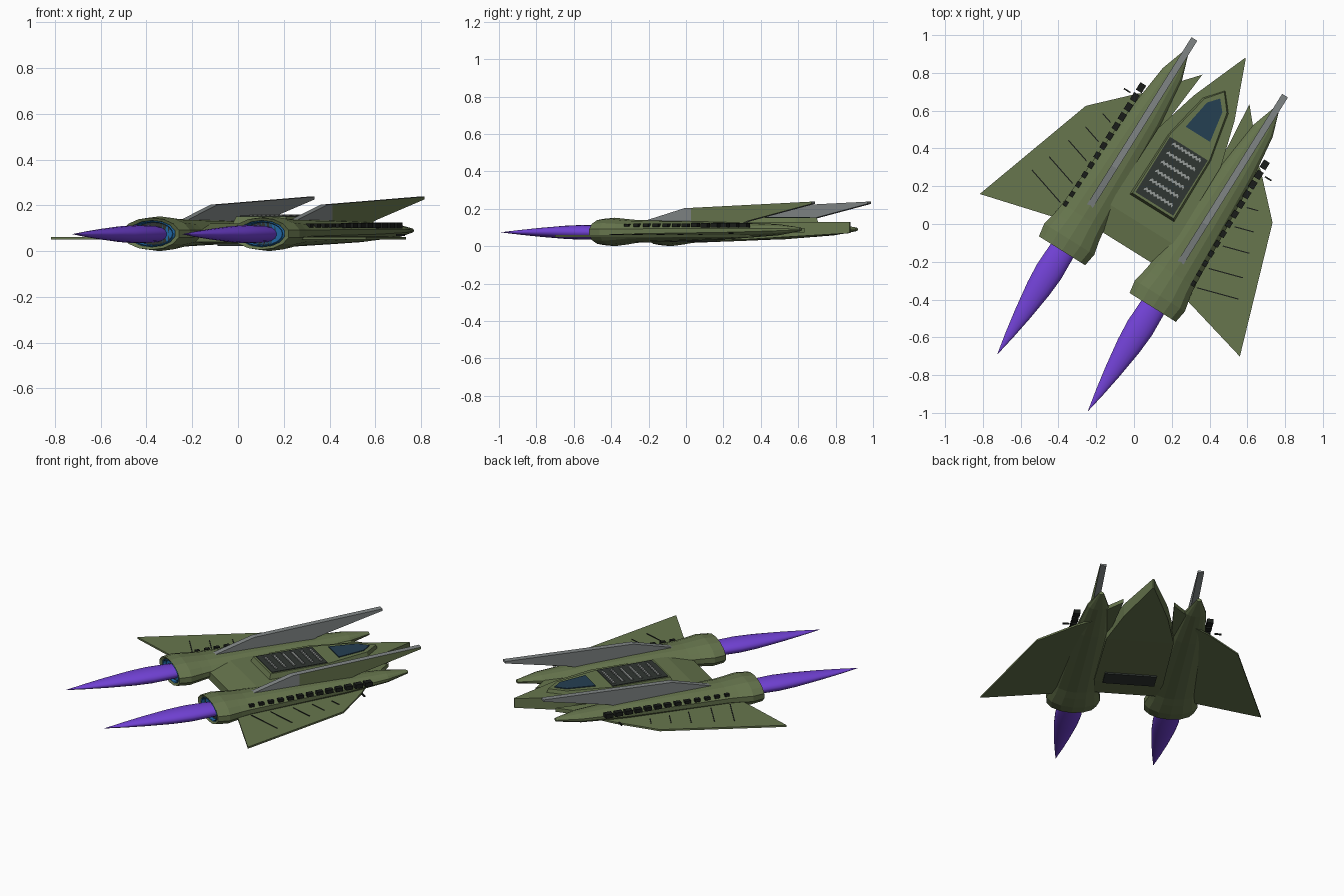
import bpy, bmesh, math
from mathutils import Matrix, Vector

cube = bpy.data.objects.get("Cube")
if cube:
    bpy.data.objects.remove(cube, do_unlink=True)

# The craft is built nose along +y, then turned to its heading
HEADING = Matrix.Rotation(math.radians(-32), 4, 'Z') @ Matrix.Translation((0.035, 0, 0))


def material(name, rgb):
    m = bpy.data.materials.new(name)
    m.use_nodes = True
    m.diffuse_color = (*rgb, 1)
    m.node_tree.nodes["Principled BSDF"].inputs["Base Color"].default_value = (*rgb, 1)
    return m


OLIVE = material("olive hull", (0.135, 0.18, 0.075))
GREY = material("fin grey", (0.22, 0.24, 0.24))
DARK = material("dark panel", (0.03, 0.037, 0.032))
BLACK = material("black detail", (0.01, 0.012, 0.01))
SLAT = material("slat grey", (0.3, 0.32, 0.31))
GLASS = material("canopy blue", (0.018, 0.05, 0.085))
BLUE = material("nozzle blue", (0.015, 0.14, 0.38))
PURPLE = material("flame purple", (0.17, 0.055, 0.68))


def finish(name, bm, mats):
    bmesh.ops.recalc_face_normals(bm, faces=bm.faces)
    me = bpy.data.meshes.new(name)
    bm.to_mesh(me)
    bm.free()
    for m in mats:
        me.materials.append(m)
    ob = bpy.data.objects.new(name, me)
    bpy.context.scene.collection.objects.link(ob)
    ob.matrix_world = HEADING
    return ob


def loft(name, rings, mats, rule=None):
    """Skin a list of rings with equal point counts and cap both ends."""
    bm = bmesh.new()
    rows = [[bm.verts.new(p) for p in ring] for ring in rings]
    n = len(rows[0])
    for k in range(len(rows) - 1):
        for i in range(n):
            j = (i + 1) % n
            f = bm.faces.new((rows[k][i], rows[k][j], rows[k + 1][j], rows[k + 1][i]))
            f.material_index = rule(k) if rule else 0
    first = bm.faces.new(rows[0])
    first.material_index = rule(-1) if rule else 0
    bm.faces.new(rows[-1])
    return finish(name, bm, mats)


def prism(name, outline, z0, z1, mat, taper=None):
    """Flat plate from a plan outline; taper gives a different top outline."""
    top = taper or outline
    return loft(name, [[(x, y, z0) for x, y in outline], [(x, y, z1) for x, y in top]], [mat])


def oval(x, y, z, rx, rz, n):
    a = [2 * math.pi * i / n for i in range(n)]
    return [(x + rx * math.sin(t), y, z + rz * math.cos(t)) for t in a]


def box(name, x, y, z, sx, sy, sz, mat):
    return prism(name, [(x + i * sx / 2, y + j * sy / 2)
                        for i, j in ((-1, -1), (1, -1), (1, 1), (-1, 1))],
                 z - sz / 2, z + sz / 2, mat)


def symmetric(half):
    """Complete a plan outline from its right half, rear to tip."""
    return half + [(-x, y) for x, y in reversed(half) if x > 0]


# Central fuselage
stations = [(0.18, -0.125, 0.04, 0.09), (0.2, 0.02, 0.03, 0.12), (0.195, 0.5, 0.035, 0.125),
            (0.127, 0.745, 0.05, 0.13), (0.003, 1.056, 0.07, 0.13)]
loft("fuselage", [[(-w, y, b), (w, y, b), (w, y, t), (-w, y, t)] for w, y, b, t in stations], [OLIVE])
box("belly_hatch", 0, 0.07, 0.032, 0.3, 0.11, 0.02, DARK)

# Raised deck with vent panel and canopy
prism("raised_deck", symmetric([(0.14, 0.12), (0.135, 0.5), (0.085, 0.76), (0, 0.86)]), 0.115, 0.152,
      OLIVE, symmetric([(0.128, 0.135), (0.125, 0.5), (0.07, 0.76), (0, 0.846)]))
box("vent_panel", 0, 0.32, 0.153, 0.236, 0.345, 0.006, DARK)
for k in range(6):
    y = 0.178 + 0.056 * k
    lower = [(-0.088 + 0.011 * i, y + 0.01 * (i % 2)) for i in range(17)]
    upper = [(x, v + 0.014) for x, v in reversed(lower)]
    prism(f"vent_slat_{k + 1}", lower + upper, 0.155, 0.16, SLAT)
prism("canopy", symmetric([(0.076, 0.582), (0.048, 0.75), (0, 0.805)]), 0.15, 0.157, GLASS)

AXIS = 0.283
for side, label in ((-1, "right"), (1, "left")):
    cx = side * AXIS

    # Engine nacelle with hollow nozzle
    profile = [(-0.22, 0.1, 0.048, 0.076), (-0.315, 0.122, 0.058, 0.076), (-0.322, 0.148, 0.07, 0.076),
               (-0.25, 0.16, 0.076, 0.076), (-0.17, 0.142, 0.068, 0.077), (-0.11, 0.134, 0.061, 0.079),
               (0.2, 0.115, 0.054, 0.082), (0.5, 0.096, 0.045, 0.084), (0.78, 0.062, 0.03, 0.088),
               (0.92, 0.014, 0.01, 0.09)]
    loft(f"{label}_nacelle", [oval(cx, y, z, rx, rz, 14) for y, rx, rz, z in profile],
         [OLIVE, BLUE, DARK], lambda k: 2 if k < 0 else (1 if k == 0 else 0))
    ring = [(-0.3, 0.098, 0.049), (-0.316, 0.11, 0.053), (-0.3, 0.121, 0.058)]
    loft(f"{label}_nozzle_ring", [oval(cx, y, 0.076, rx, rz, 20) for y, rx, rz in ring], [BLUE, DARK],
         lambda k: 1 if k < 0 else 0)

    # Engine flame
    plume = [(-0.23, 0.06), (-0.32, 0.071), (-0.45, 0.076), (-0.56, 0.068),
             (-0.72, 0.046), (-0.85, 0.024), (-0.967, 0.001)]
    flame = loft(f"{label}_flame", [oval(cx, y, 0.074, r, r * 0.52, 18) for y, r in plume], [PURPLE])
    for p in flame.data.polygons:
        p.use_smooth = len(p.vertices) == 4

    # Swept wing
    wing = [(0.25, -0.15), (0.42, -0.195), (0.812, -0.298), (0.583, 0.395), (0.384, 0.596), (0.3, 0.66)]
    prism(f"{label}_wing", [(side * x, y) for x, y in wing], 0.05, 0.061, OLIVE)

    # Inner strake beside the fuselage
    strake = [(0.25, 0.45), (0.245, 0.75), (0.147, 0.862), (0.17, 0.6), (0.185, 0.45)]
    prism(f"{label}_strake", [(side * x, y) for x, y in strake], 0.072, 0.096, OLIVE)

    # Tall swept fin; one outer face carries hull colour
    fin_side = [(-0.09, 0.125), (0.2, 0.203), (1.0, 0.238), (1.0, 0.226), (0.6, 0.135), (0.5, 0.1)]
    fin = loft(f"{label}_fin", [[(cx + d, y, z) for y, z in fin_side] for d in (-0.018, 0.018)], [GREY, OLIVE])
    if side > 0:
        bm = bmesh.new()
        bm.from_mesh(fin.data)
        bmesh.ops.bisect_plane(bm, geom=bm.verts[:] + bm.edges[:] + bm.faces[:],
                               plane_co=(0, 0.24, 0), plane_no=(0, 1, 0))
        for f in bm.faces:
            if f.normal.x > 0.9 and f.calc_center_median().y > 0.24:
                f.material_index = 1
        bm.to_mesh(fin.data)
        bm.free()

    # Row of dark blocks along the nacelle flank
    for k in range(13):
        y = -0.1 + 0.061 * k
        size = 0.6 + 0.4 * k / 12
        box(f"{label}_flank_block_{k + 1}", side * (0.398 - 0.001 * k), y, 0.112,
            0.036 * size, 0.046 * size, 0.026 * size, BLACK)

    # Panel lines on the wing, with a small forward antenna
    for k, (y, reach) in enumerate([(-0.11, 0.645), (0.01, 0.605), (0.15, 0.565), (0.27, 0.525), (0.39, 0.485)]):
        a, b = Vector((0.425, y)), Vector((reach, y + 0.3 * (reach - 0.425)))
        line = [(side * p[0], p[1] + d) for p, d in ((a, -0.003), (b, -0.003), (b, 0.003), (a, 0.003))]
        prism(f"{label}_panel_line_{k + 1}", line, 0.058, 0.064, BLACK)
    box(f"{label}_antenna", side * 0.44, 0.58, 0.07, 0.04, 0.008, 0.008, BLACK)
